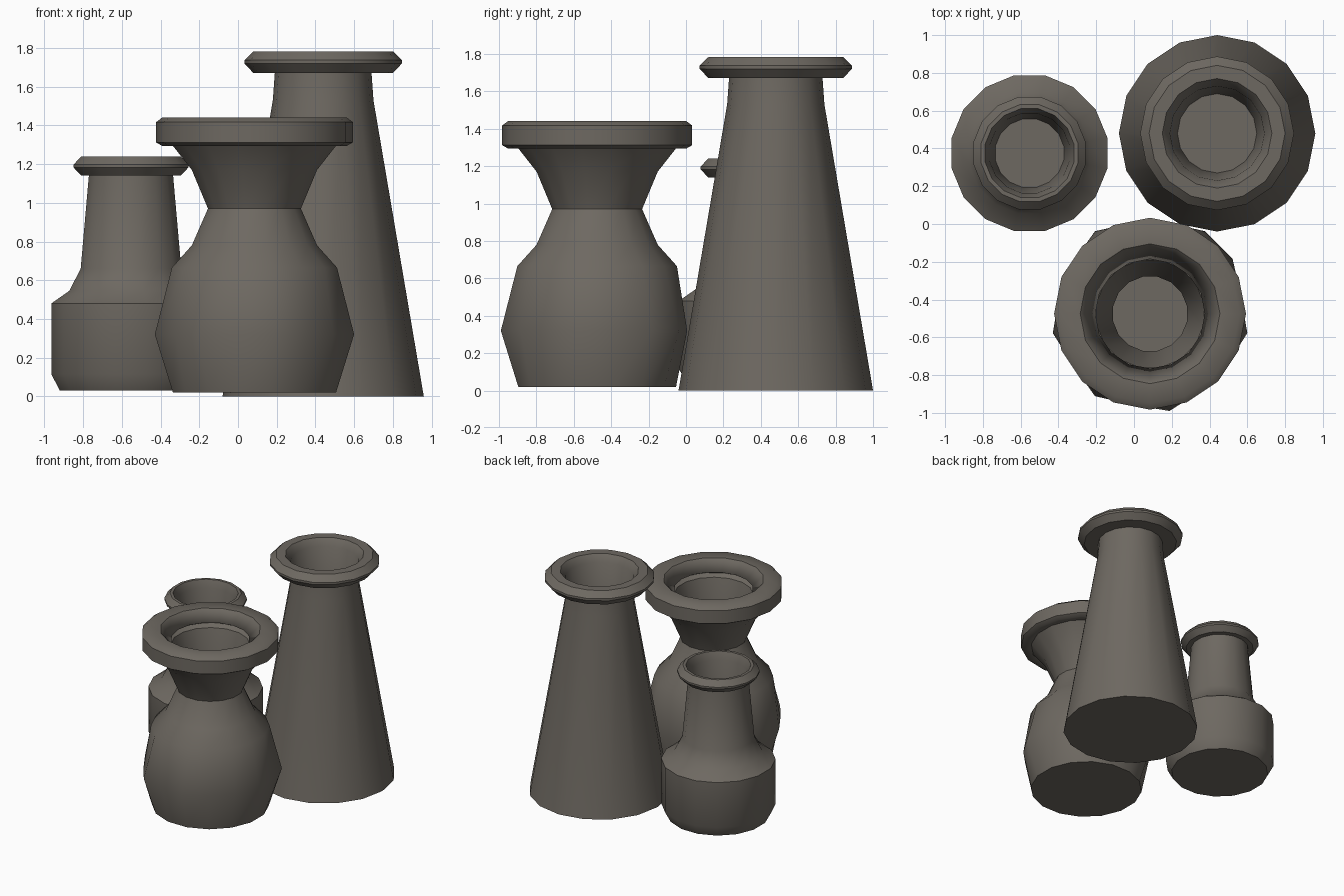
import bpy, bmesh, math

if "Cube" in bpy.data.objects:
    bpy.data.objects.remove(bpy.data.objects["Cube"])

SIDES = 16
clay = bpy.data.materials.new("grey_brown_clay")
clay.diffuse_color = (0.155, 0.14, 0.12, 1)
clay.use_nodes = True
clay.node_tree.nodes["Principled BSDF"].inputs["Base Color"].default_value = clay.diffuse_color


def lathe(name, centre, profile, turn=0.0, worn=None):
    """Spin (radius, z) points around a vertical axis; flat caps at open ends.
    worn = (height, kept corners, factor) pulls in the other corners there."""
    bm = bmesh.new()
    rings = []
    for r, z in profile:
        ring = []
        for k in range(SIDES):
            a = math.radians(turn) + 2 * math.pi * k / SIDES
            f = r
            if worn and z == worn[0] and k not in worn[1]:
                f = r * worn[2]
            ring.append(bm.verts.new((f * math.cos(a), f * math.sin(a), z)))
        rings.append(ring)
    for lo, hi in zip(rings, rings[1:]):
        for k in range(SIDES):
            n = (k + 1) % SIDES
            bm.faces.new((lo[k], lo[n], hi[n], hi[k]))
    bm.faces.new(rings[0][::-1])
    bm.faces.new(rings[-1])
    bmesh.ops.recalc_face_normals(bm, faces=bm.faces)
    mesh = bpy.data.meshes.new(name)
    bm.to_mesh(mesh)
    bm.free()
    mesh.materials.append(clay)
    ob = bpy.data.objects.new(name, mesh)
    ob.location = (*centre, 0)
    bpy.context.collection.objects.link(ob)
    bpy.ops.object.select_all(action='DESELECT')
    ob.select_set(True)
    bpy.context.view_layer.objects.active = ob
    bpy.ops.object.shade_smooth_by_angle(angle=math.radians(38))
    return ob


# tall tapered vase: outside, collar, then down the inside to the floor
lathe("tall_vase", (0.44, 0.48), [
    (0.52, 0), (0.26, 1.53), (0.25, 1.67),
    (0.36, 1.67), (0.407, 1.72), (0.407, 1.737), (0.36, 1.783),
    (0.29, 1.783), (0.25, 1.73), (0.21, 1.3)])

# round-bellied vase with a wide flared mouth
belly = (0.085, -0.475)
lathe("belly_vase_body", belly, [
    (0.43, 0.02), (0.525, 0.32), (0.435, 0.665), (0.33, 0.78),
    (0.245, 0.97), (0.33, 1.17), (0.43, 1.295),
    (0.37, 1.36), (0.29, 1.32), (0.2, 0.97), (0.2, 0.85)],
    turn=11.25, worn=(0.32, {1, 2, 5, 8, 10, 12, 15}, 0.935))
# the wide band, open in the middle, that crowns the flare
rim = lathe("belly_vase_rim", belly, [
    (0.29, 1.36), (0.42, 1.293), (0.475, 1.293), (0.508, 1.312),
    (0.508, 1.417), (0.475, 1.442), (0.37, 1.442), (0.29, 1.36)])
bm = bmesh.new()
bm.from_mesh(rim.data)
caps = [f for f in bm.faces if len(f.verts) == SIDES]
bmesh.ops.delete(bm, geom=caps, context='FACES_ONLY')
bmesh.ops.remove_doubles(bm, verts=bm.verts, dist=0.0001)
bmesh.ops.recalc_face_normals(bm, faces=bm.faces)
bm.to_mesh(rim.data)
bm.free()

# small shouldered bottle vase
lathe("bottle_vase", (-0.553, 0.375), [
    (0.375, 0.03), (0.42, 0.115), (0.42, 0.48), (0.325, 0.545),
    (0.265, 0.66), (0.222, 1.14),
    (0.262, 1.14), (0.303, 1.183), (0.303, 1.197), (0.262, 1.24),
    (0.24, 1.24), (0.215, 1.18), (0.185, 0.8)],
    turn=11.25)
